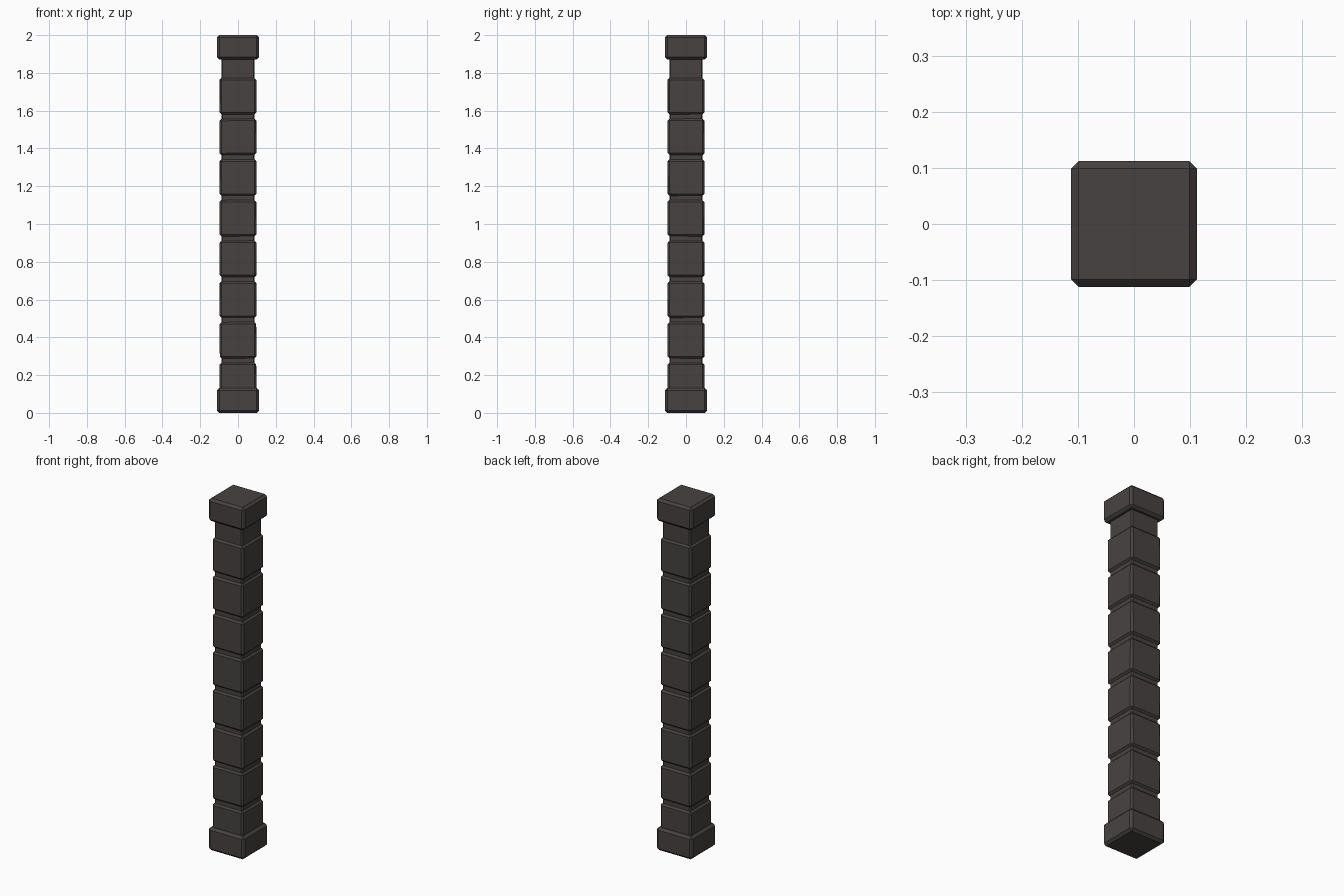
import bpy, math, random
from mathutils import Euler

if "Cube" in bpy.data.objects:
    bpy.data.objects.remove(bpy.data.objects["Cube"])

random.seed(4)

stone = bpy.data.materials.new("dark_stone")
stone.diffuse_color = (0.062, 0.055, 0.053, 1)
stone.use_nodes = True
stone.node_tree.nodes["Principled BSDF"].inputs["Base Color"].default_value = stone.diffuse_color


def block(name, half, z0, z1, chamfer, tilt=(0, 0, 0)):
    """Square chamfered block between two heights."""
    bpy.ops.mesh.primitive_cube_add(size=1, location=(0, 0, (z0 + z1) / 2))
    ob = bpy.context.object
    ob.name = name
    ob.scale = (2 * half, 2 * half, z1 - z0)
    bpy.ops.object.transform_apply(location=False, rotation=False, scale=True)
    ob.rotation_euler = Euler(tilt)
    if chamfer:
        mod = ob.modifiers.new("chamfer", 'BEVEL')
        mod.width = chamfer
        mod.segments = 1
    ob.data.materials.append(stone)
    return ob


# Base and capital
block("base", 0.112, 0.0, 0.131, 0.013)
block("capital", 0.112, 1.87, 2.0, 0.013)

# Inner shaft visible in the joints
block("shaft_core", 0.087, 0.05, 1.95, 0.006)

# Stacked stones, each very slightly askew
for i in range(8):
    z0 = 0.073 + i * 0.2154
    tilt = [math.radians(random.uniform(-0.5, 0.5)) for _ in range(3)]
    block(f"shaft_stone_{i + 1}", 0.097, z0, z0 + 0.192, 0.010, tilt)
